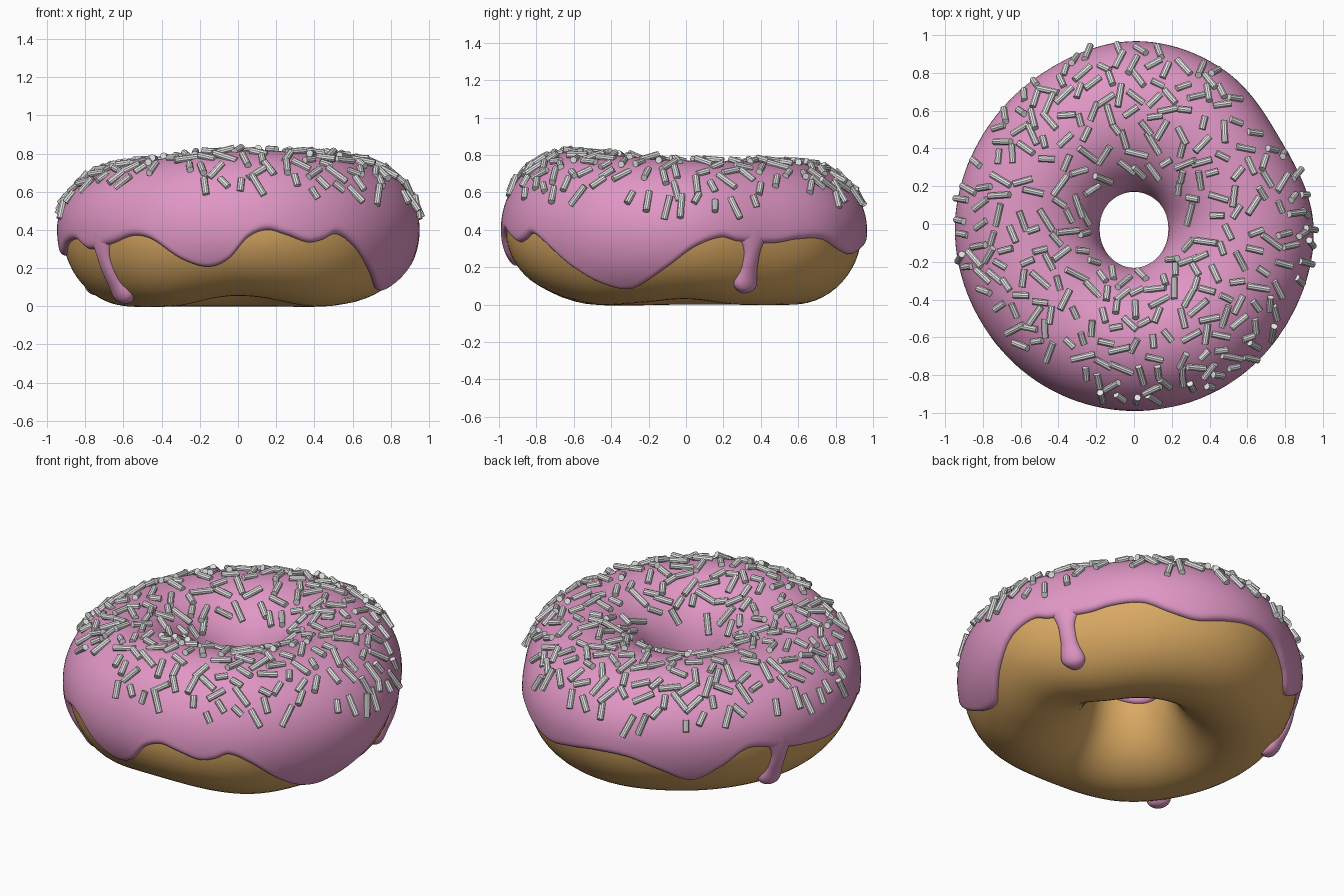
import bpy, bmesh, math, random
from mathutils import Vector, Matrix

if "Cube" in bpy.data.objects:
    bpy.data.objects.remove(bpy.data.objects["Cube"])

random.seed(7)
ZC, THICK = 0.40, 0.027


def loop_curve(points):
    """Smooth periodic curve through (degrees, value) points."""
    n = len(points)

    def pt(i):
        k, j = divmod(i, n)
        return points[j][0] + 360 * k, points[j][1]

    def slope(i):
        (a, u), (b, v) = pt(i - 1), pt(i + 1)
        return (v - u) / (b - a)

    def f(deg):
        deg = (deg - points[0][0]) % 360 + points[0][0]
        i = max(k for k in range(n) if pt(k)[0] <= deg + 1e-9)
        (a, u), (b, v) = pt(i), pt(i + 1)
        h = b - a
        t = (deg - a) / h
        return ((2*t**3 - 3*t*t + 1) * u + (t**3 - 2*t*t + t) * h * slope(i)
                + (3*t*t - 2*t**3) * v + (t**3 - t*t) * h * slope(i + 1))
    return f


# Shape of the ring by angle around it
r_out = loop_curve([(0, .95), (30, .895), (60, .945), (90, .968), (120, .935), (150, .93),
                    (180, .948), (210, .96), (240, .98), (270, .99), (300, .985), (330, .965)])
r_in = loop_curve([(0, .18), (90, .17), (180, .18), (270, .23)])
crest = loop_curve([(0, .77), (45, .765), (90, .76), (135, .75), (180, .74),
                    (225, .77), (270, .815), (315, .80)])
base = loop_curve([(0, .03), (30, 0), (90, 0), (180, 0), (235, 0), (270, .055), (310, 0), (335, .01)])
icing_edge = loop_curve([(3, .31), (12, .36), (18, .34), (33, .33), (42, .35), (53, .35), (62, .30),
                         (72, .27), (82, .30), (93, .33), (105, .32), (116, .25), (127, .18),
                         (137, .26), (147, .36), (160, .32), (176, .28), (188, .27), (197, .33),
                         (206, .35), (214, .30), (226, .33), (235, .37), (242, .35), (251.6, .25),
                         (260, .21), (267, .25), (273, .36), (279, .40), (285, .375), (292.5, .335),
                         (297.5, .35), (302, .38), (308.5, .33), (319, .20), (328, .12), (337, .09),
                         (344, .12), (354, .21)])
sprinkle_reach = loop_curve([(0, .95), (24, .91), (40, .79), (53, .9), (75, .92), (90, .95),
                             (120, .93), (140, .9), (152, .85), (165, .94), (195, .94), (215, .83),
                             (230, .88), (245, .77), (258, .93), (285, .95), (318, .94), (340, .93)])


def surf(deg, phi, off=0.0):
    """Point on the dough at ring angle deg and section angle phi, pushed out by off."""
    ro, ri = r_out(deg) - THICK, r_in(deg) + THICK
    h = crest(deg) - THICK - ZC if math.sin(phi) > 0 else ZC - base(deg)
    r = (ro + ri) / 2 + ((ro - ri) / 2 + off) * math.cos(phi)
    t = math.radians(deg)
    return Vector((r * math.cos(t), r * math.sin(t), ZC + (h + off) * math.sin(phi)))


def phi_at(deg, z):
    h = crest(deg) - ZC - THICK if z > ZC else ZC - base(deg)
    return math.asin(max(-1, min(1, (z - ZC) / h)))


def material(name, rgb):
    m = bpy.data.materials.new(name)
    m.diffuse_color = (*rgb, 1)
    m.use_nodes = True
    m.node_tree.nodes["Principled BSDF"].inputs["Base Color"].default_value = m.diffuse_color
    return m


pink = material("pink_icing", (.75, .31, .56))
tan = material("golden_dough", (.70, .40, .125))
grey = material("pale_grey", (.8, .8, .8))


def grid_object(name, rows, mat, close_u, close_v):
    nu, nv = len(rows), len(rows[0])
    verts = [p for row in rows for p in row]
    faces = []
    for i in range(nu if close_u else nu - 1):
        for j in range(nv if close_v else nv - 1):
            a, b = i * nv, (i + 1) % nu * nv
            k = (j + 1) % nv
            faces.append((a + j, b + j, b + k, a + k))
    me = bpy.data.meshes.new(name)
    me.from_pydata(verts, [], faces)
    me.materials.append(mat)
    me.polygons.foreach_set("use_smooth", [True] * len(faces))
    ob = bpy.data.objects.new(name, me)
    bpy.context.collection.objects.link(ob)
    return ob


# Dough ring
grid_object("dough", [[surf(i * 3, math.tau * j / 56) for j in range(56)] for i in range(120)],
            tan, True, True)

# Icing shell with a wavy, rounded edge
rim = [0, .001, .004, .009, .016, .025, .036, .05]
rows = []
for i in range(300):
    d = i * 1.2
    lo = phi_at(d, icing_edge(d))
    hi = math.pi - phi_at(d, .38 + .02 * math.sin(math.radians(3 * d)))
    w = .37
    a, b = lo + rim[-1] / w, hi - rim[-1] / w
    row = []
    for e in rim:
        s = min(1, e / .034)
        row.append(surf(d, lo + e / w, -.004 + (THICK + .004) * math.sqrt(1 - (1 - s) ** 2)))
    row += [surf(d, a + (b - a) * k / 36, THICK) for k in range(1, 36)]
    for e in reversed(rim):
        s = min(1, e / .034)
        row.append(surf(d, hi - e / w, -.004 + (THICK + .004) * math.sqrt(1 - (1 - s) ** 2)))
    rows.append(row)
grid_object("icing", rows, pink, True, False)


# Three drips: flared top, thin neck, round bulb
def drip(name, deg, z_low):
    top, low = phi_at(deg, .40), phi_at(deg, z_low)
    length = abs(top - low) * .38
    rows = []
    for i in range(41):
        s = i / 40
        left = (1 - s) * length
        width = .046 + .075 * max(0, 1 - s / .38) ** 2 + .022 * math.exp(-((left - .07) / .06) ** 2)
        height = .028 + .02 * math.exp(-((left - .07) / .06) ** 2)
        if left < .068:
            cap = math.sqrt(max(0, 1 - (1 - left / .068) ** 2))
            width, height = width * cap, height * cap
        phi = top + (low - top) * s
        r = surf(deg, phi).xy.length
        row = []
        for j in range(17):
            u = -math.cos(math.pi * j / 16)
            row.append(surf(deg + math.degrees(u * width / r), phi,
                            -.004 + (height + .004) * math.sqrt(max(0, 1 - u * u))))
        rows.append(row)
    grid_object(name, rows, pink, False, False)


drip("drip_right", 24.3, .07)
drip("drip_back_left", 160, .065)
drip("drip_front_left", 220, .03)

# Sprinkles scattered over the top
bm = bmesh.new()
placed = []
tries = 0
while len(placed) < 275 and tries < 8000:
    tries += 1
    x, y = random.uniform(-1, 1), random.uniform(-1, 1)
    r, d = math.hypot(x, y), math.degrees(math.atan2(y, x))
    if not .27 < r < sprinkle_reach(d):
        continue
    ro, ri = r_out(d), r_in(d)
    phi = math.acos(max(-1, min(.95, (r - (ro + ri) / 2) / ((ro - ri) / 2))))
    p = surf(d, phi, THICK + .008)
    if any((p - q).length < .072 for q in placed):
        continue
    placed.append(p)
    down = (surf(d, phi - .01) - surf(d, phi + .01)).normalized()
    t = math.radians(d)
    side = Vector((-math.sin(t), math.cos(t), 0))
    steep = abs(math.cos(phi))
    turn = random.uniform(-1, 1) * math.pi / 2 * (1 - .8 * steep ** 3)
    axis = down * math.cos(turn) + side * math.sin(turn)
    axis += down.cross(side) * random.uniform(-.22, .22)
    m = Matrix.Translation(p) @ axis.to_track_quat('Z', 'Y').to_matrix().to_4x4()
    bmesh.ops.create_cone(bm, cap_ends=True, segments=10, radius1=.018, radius2=.018,
                          depth=random.uniform(.065, .135), matrix=m)
me = bpy.data.meshes.new("sprinkles")
bm.to_mesh(me)
bm.free()
me.materials.append(grey)
sprinkles = bpy.data.objects.new("sprinkles", me)
bpy.context.collection.objects.link(sprinkles)

# Consistent outward normals
for ob in bpy.data.objects:
    bm = bmesh.new()
    bm.from_mesh(ob.data)
    bmesh.ops.recalc_face_normals(bm, faces=bm.faces)
    if ob.name != "sprinkles" and sum(f.normal.z * f.calc_area() for f in bm.faces) < -1e-3:
        bmesh.ops.reverse_faces(bm, faces=bm.faces)
    if ob.name.startswith("drip"):
        f = bm.faces[:][len(bm.faces) // 2]
        if f.normal.dot(Vector((*f.calc_center_median().xy, 0))) < 0:
            bmesh.ops.reverse_faces(bm, faces=bm.faces)
    bm.to_mesh(ob.data)
    bm.free()

bpy.context.view_layer.objects.active = sprinkles
sprinkles.select_set(True)
bpy.ops.object.shade_smooth_by_angle()
